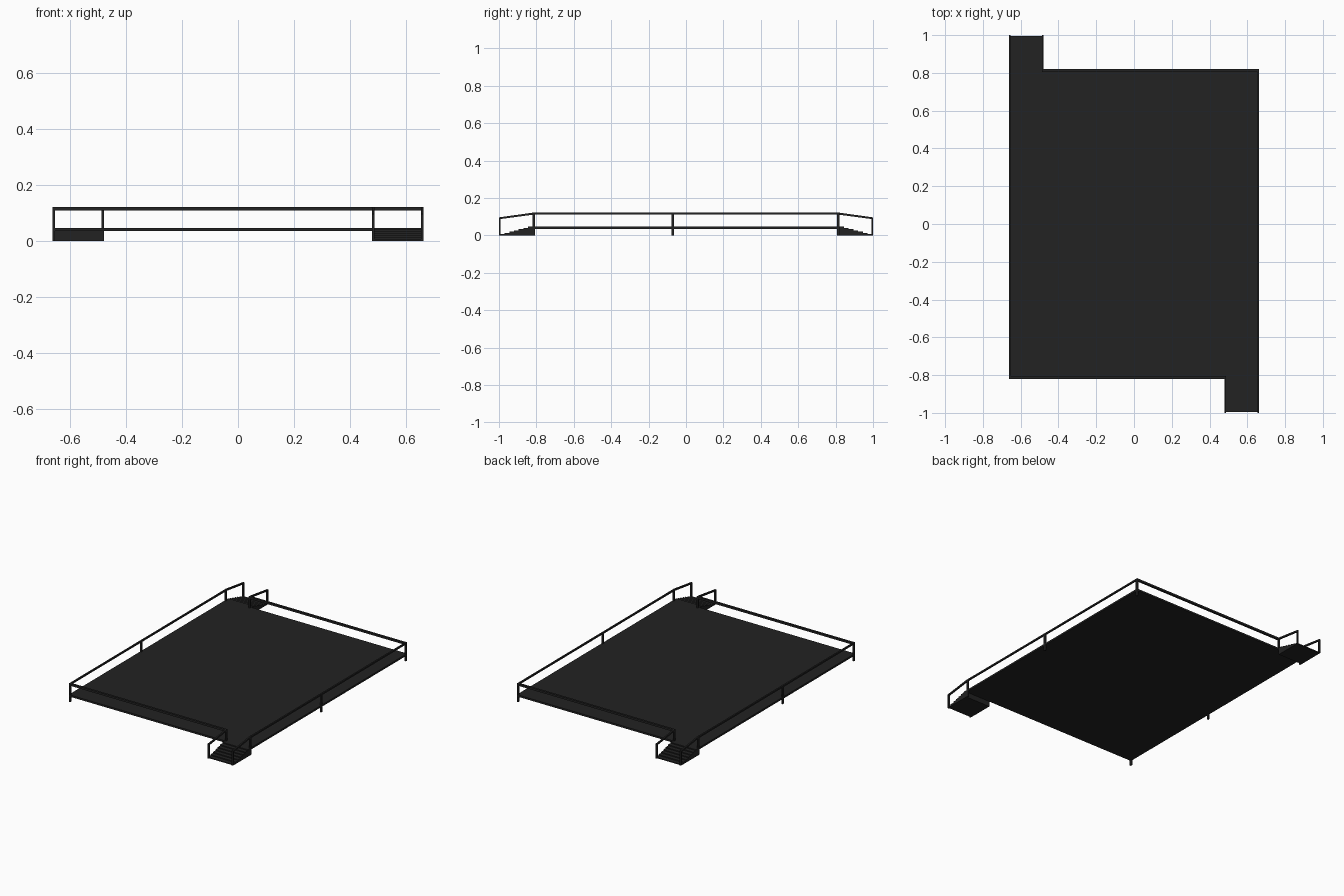
import bpy, bmesh, math
from mathutils import Vector

if "Cube" in bpy.data.objects:
    bpy.data.objects.remove(bpy.data.objects["Cube"])

mat = bpy.data.materials.new("charcoal")
mat.diffuse_color = (0.016, 0.016, 0.016, 1)
mat.use_nodes = True
mat.node_tree.nodes["Principled BSDF"].inputs["Base Color"].default_value = mat.diffuse_color

X, Y = 0.663, 0.82          # platform half sizes
DECK0, DECK1, TOP = 0.035, 0.047, 0.121
SX = 0.478                  # inner side of the stairs
STEPS = 7


def finish(name, bm):
    bmesh.ops.recalc_face_normals(bm, faces=bm.faces)
    me = bpy.data.meshes.new(name)
    bm.to_mesh(me)
    bm.free()
    me.materials.append(mat)
    ob = bpy.data.objects.new(name, me)
    bpy.context.collection.objects.link(ob)
    return ob


def box(name, lo, hi):
    bm = bmesh.new()
    bmesh.ops.create_cube(bm, size=1)
    for v in bm.verts:
        v.co = Vector([lo[i] + (v.co[i] + 0.5) * (hi[i] - lo[i]) for i in range(3)])
    return finish(name, bm)


def prism(name, profile, x0, x1):
    """Extrude a (y, z) outline along x."""
    bm = bmesh.new()
    f = bm.faces.new([bm.verts.new((x0, y, z)) for y, z in profile])
    ext = bmesh.ops.extrude_face_region(bm, geom=[f])["geom"]
    bmesh.ops.translate(bm, vec=(x1 - x0, 0, 0),
                        verts=[g for g in ext if isinstance(g, bmesh.types.BMVert)])
    return finish(name, bm)


# deck slab
box("deck", (-X, -Y, DECK0), (X, Y, DECK1))

# side rails and middle posts
W = 0.01
for side, s in (("left", -1), ("right", 1)):
    xa, xb = sorted((s * X, s * (X - W)))
    box(side + "_rail", (xa, -Y, TOP - 0.01), (xb, Y, TOP))
    box(side + "_middle_post", (xa, -0.077, 0), (xb, -0.063, TOP))

# each end: the back is the front turned half a circle
for end, r in (("front", 1), ("back", -1)):
    parts = []
    # end rail
    parts.append(box(end + "_rail", (-X, -Y, TOP - 0.013), (SX + W, -Y + 0.014, TOP)))
    # platform posts
    for n, x in (("corner_post", -X), ("stair_corner_post", X - W)):
        parts.append(box(f"{end}_{n}", (x, -Y, 0), (x + W, -Y + 0.014, TOP)))
    parts.append(box(end + "_gate_post", (SX, -Y, DECK0), (SX + W, -Y + 0.014, TOP)))

    # solid steps
    run, rise = 0.175 / STEPS, DECK1 / STEPS
    prof = [(-Y, 0), (-Y - 0.175, 0)]
    for i in range(STEPS):
        y = -Y - 0.175 + i * run
        if i:
            prof.append((y, i * rise))
        prof.append((y, (i + 1) * rise) if i else (y, rise))
    prof.append((-Y, DECK1))
    parts.append(prism(end + "_steps", prof, SX, X))

    # sloping handrails with end posts
    for n, x in (("inner", SX), ("outer", X - W)):
        parts.append(prism(f"{end}_{n}_handrail",
                           [(-Y, TOP), (-1, 0.096), (-1, 0.086), (-Y, TOP - 0.011)], x, x + W))
        parts.append(box(f"{end}_{n}_end_post", (x, -1, 0), (x + W, -0.991, 0.09)))
    if r < 0:
        for p in parts:
            p.rotation_euler.z = math.pi
